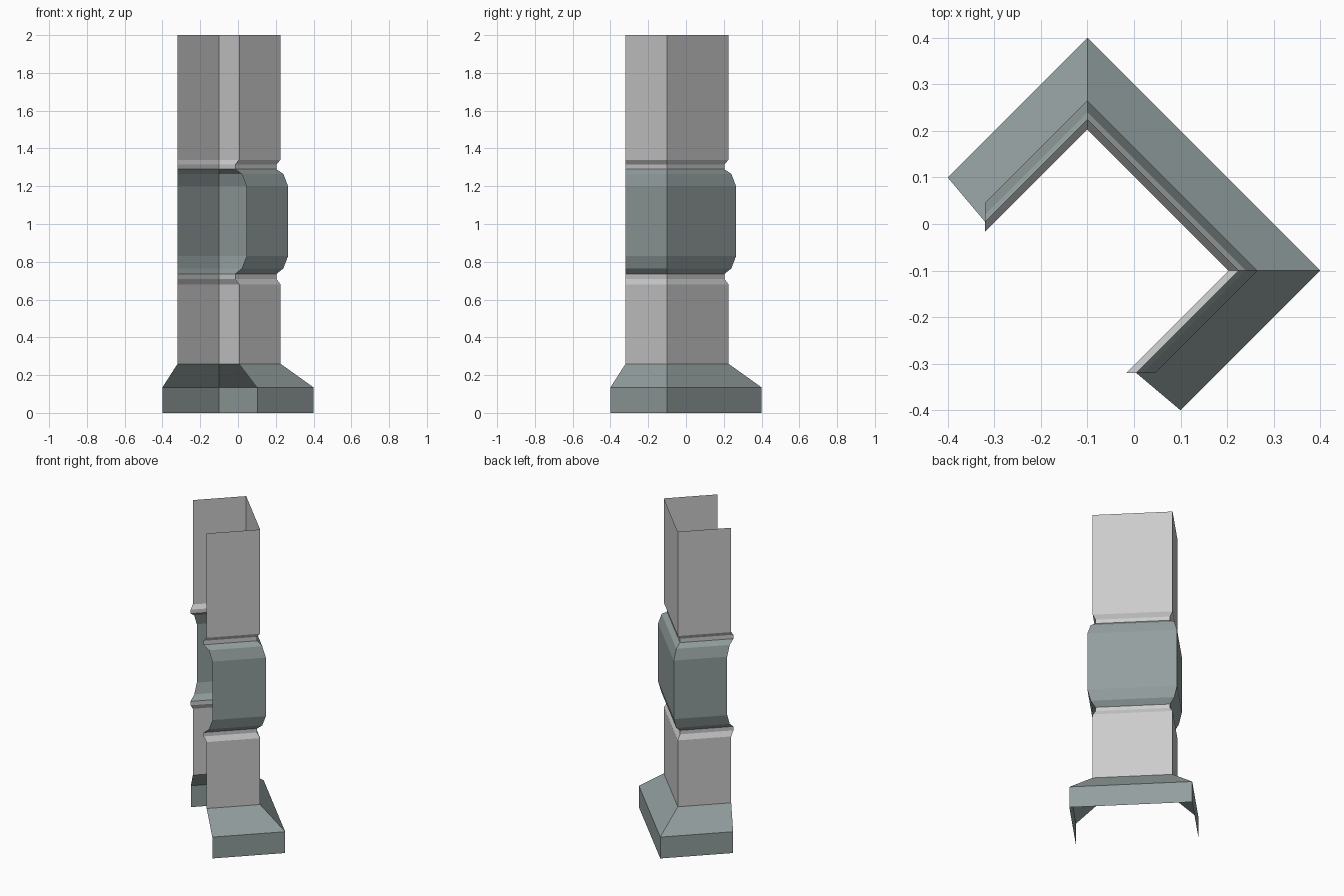
import bpy

if "Cube" in bpy.data.objects:
    bpy.data.objects.remove(bpy.data.objects["Cube"])

stone = bpy.data.materials.new("dark_trim")
stone.diffuse_color = (0.29, 0.34, 0.34, 1)
stone.use_nodes = True
stone.node_tree.nodes["Principled BSDF"].inputs["Base Color"].default_value = stone.diffuse_color


def sweep(name, profile, material=None):
    """Sweep (corner offset, side length, height) rows around three sides of a diagonal rectangle."""
    verts, faces = [], []
    for c, s, z in profile:
        verts += [(-0.1 - s, c - s, z), (-0.1, c, z), (c, -0.1, z), (c - s, -0.1 - s, z)]
    for r in range(len(profile) - 1):
        for i in range(3):
            a = r * 4 + i
            faces.append((a, a + 4, a + 5, a + 1))
    mesh = bpy.data.meshes.new(name)
    mesh.from_pydata(verts, [], faces)
    if material:
        mesh.materials.append(material)
    obj = bpy.data.objects.new(name, mesh)
    bpy.context.collection.objects.link(obj)
    return obj


S = 0.22  # side length of the shaft sections

# flared foot
sweep("base", [(0.4, 0.3, 0), (0.4, 0.3, 0.135), (0.225, S, 0.26)], stone)

# plain shaft below the band, necking in at its top
sweep("lower_shaft", [(0.225, S, 0.26), (0.225, S, 0.68), (0.203, S, 0.71), (0.203, S, 0.735)])

# bulging middle band
sweep("middle_band", [(0.203, S, 0.735), (0.24, S, 0.765), (0.265, S, 0.83),
                      (0.265, S, 1.20), (0.24, S, 1.265), (0.203, S, 1.29)], stone)

# plain shaft above the band, necking in at its bottom
sweep("upper_shaft", [(0.203, S, 1.29), (0.203, S, 1.315), (0.225, S, 1.34), (0.225, S, 2.0)])
